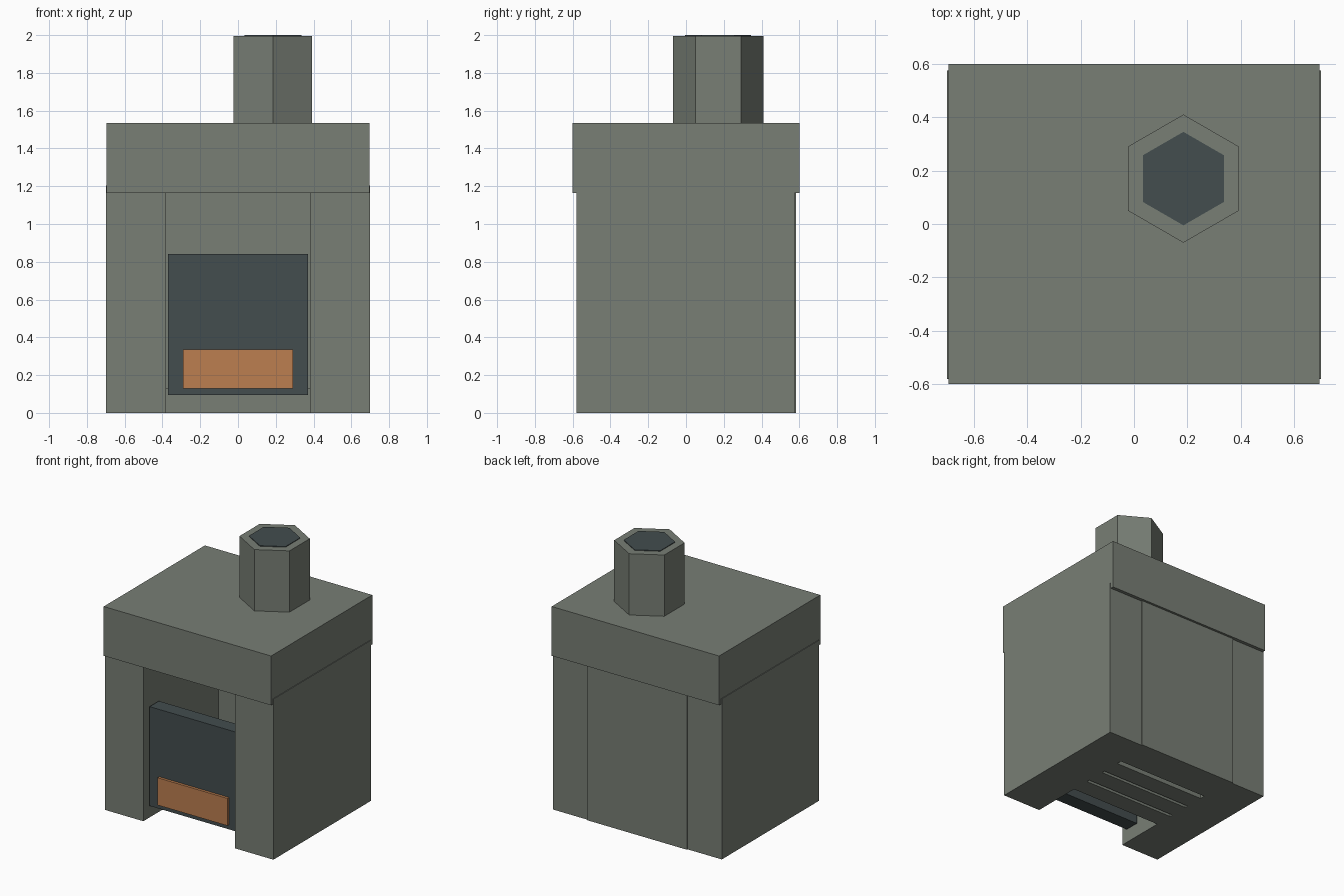
import bpy
import math

if "Cube" in bpy.data.objects:
    bpy.data.objects.remove(bpy.data.objects["Cube"], do_unlink=True)


def material(name, rgb):
    mat = bpy.data.materials.new(name)
    mat.use_nodes = True
    colour = (*rgb, 1.0)
    mat.diffuse_color = colour
    bsdf = mat.node_tree.nodes["Principled BSDF"]
    bsdf.inputs["Base Color"].default_value = colour
    bsdf.inputs["Roughness"].default_value = 0.9
    return mat


STONE = material("grey stone", (0.188, 0.209, 0.178))
SOOT = material("dark soot", (0.056, 0.074, 0.077))
EMBER = material("ember orange", (0.503, 0.209, 0.080))


def finish(name, mat):
    obj = bpy.context.object
    obj.name = name
    obj.data.name = name
    obj.data.materials.append(mat)
    return obj


def box(name, mat, xs, ys, zs):
    """Box spanning the given ranges on each axis."""
    spans = (xs, ys, zs)
    bpy.ops.mesh.primitive_cube_add(size=1)
    obj = finish(name, mat)
    for v in obj.data.vertices:
        v.co = [low if c < 0 else high for c, (low, high) in zip(v.co, spans)]
    return obj


def hexagon(name, mat, radius, low, high):
    """Upright six-sided prism on the flue axis, with a corner to the front."""
    bpy.ops.mesh.primitive_cylinder_add(
        vertices=6, radius=radius, depth=high - low,
        location=(0.185, 0.17, (low + high) / 2))
    return finish(name, mat)


INNER, OUTER = 0.38, 0.70
FRONT, BACK = -0.58, 0.58
WALL_TOP, CAP_BOTTOM, CAP_TOP = 1.205, 1.165, 1.535

# Side walls flanking the deep opening
for side, (a, b) in {"left": (INNER, OUTER), "right": (-OUTER, -INNER)}.items():
    box(side + "_wall", STONE, (a, b), (FRONT, BACK - 0.005), (0, WALL_TOP))

# Rear wall, standing slightly proud at the back
box("rear_wall", STONE, (-INNER, INNER), (0.31, BACK - 0.005), (0, WALL_TOP))
box("rear_panel", STONE, (-0.415, 0.415), (0.5, BACK + 0.003), (0, WALL_TOP))

# Grate bars forming the hearth floor, with narrow slots between them
for i in range(3):
    start = -0.20 + i * 0.165
    box(f"grate_bar_{i + 1}", STONE, (-INNER, INNER),
        (start, start + 0.14), (0, 0.13))

# Heavy mantel cap
box("mantel_cap", STONE, (-0.695, 0.695), (-0.60, 0.60), (CAP_BOTTOM, CAP_TOP))

# Firebox slab and glowing strip
box("firebox_slab", SOOT, (-0.37, 0.37), (-0.52, -0.41), (0.095, 0.84))
box("ember_strip", EMBER, (-0.29, 0.29), (-0.54, -0.515), (0.13, 0.335))

# Hexagonal chimney with dark flue plate
hexagon("chimney", STONE, 0.24, CAP_TOP - 0.03, 1.995)
hexagon("flue_plate", SOOT, 0.175, 1.992, 2.0)
